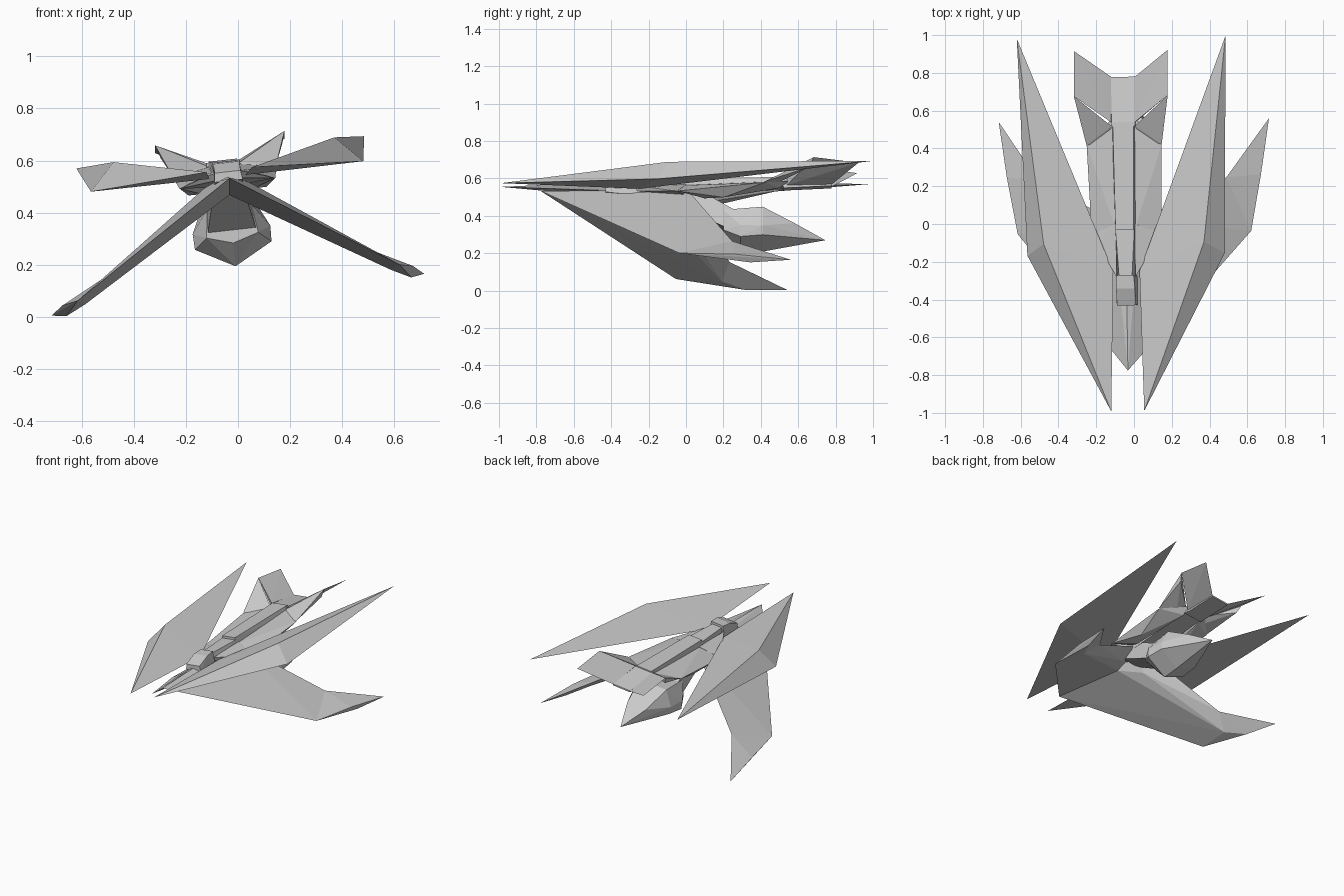
import bpy, bmesh, math
from mathutils import Matrix, Vector

# The craft is symmetric, but sits rolled about 6.4 degrees and slightly yawed
POSE = (Matrix.Translation((0.007, 0, 0.085))
        @ Matrix.Rotation(math.radians(0.8), 4, 'Z')
        @ Matrix.Rotation(math.radians(-6.4), 4, 'Y'))


def hull(name, pts, both=False):
    """Faceted solid around a few points; both=True adds the left copy."""
    sides = (("right_", 1), ("left_", -1)) if both else (("", 1),)
    for prefix, s in sides:
        bm = bmesh.new()
        for x, y, z in pts:
            bm.verts.new(POSE @ Vector((s * x, y, z)))
        res = bmesh.ops.convex_hull(bm, input=bm.verts[:])
        loose = [v for v in bm.verts if not v.link_faces]
        bmesh.ops.delete(bm, geom=loose, context='VERTS')
        bmesh.ops.recalc_face_normals(bm, faces=bm.faces[:])
        me = bpy.data.meshes.new(prefix + name)
        bm.to_mesh(me)
        bm.free()
        bpy.context.collection.objects.link(bpy.data.objects.new(prefix + name, me))


def ring(y, half):
    """Mirror a half cross-section (x, z) into a ring at y."""
    return [(s * x, y, z) for x, z in half for s in (1, -1)]


# Upper blade wings: long spear shapes with a raised outer ridge
hull("upper_blade", [(.088, -.99, .483), (.07, -.25, .455), (.556, .99, .55),
                     (.526, -.16, .457), (.427, -.1, .56)], True)

# Lower swept wings meeting at a pointed bow, plus hooked tips
hull("lower_wing", [(0, -.775, .45), (0, -.04, .46), (.07, .02, .435),
                    (.622, -.045, .047), (.502, .24, .125), (.59, .2, .03),
                    (0, -.2, .385), (.09, -.05, .345)], True)
hull("lower_wing_tip", [(.622, -.045, .047), (.677, .255, .035), (.72, .55, 0),
                        (.666, .335, -.008), (.502, .24, .125), (.59, .2, .03)], True)

# Neck block and tapered waist
hull("neck", ring(-.43, [(.055, .44), (.05, .475)]) + ring(-.34, [(.055, .43), (.05, .51)])
     + ring(-.27, [(.055, .43), (.045, .515)]))
hull("waist", ring(-.27, [(.05, .43), (.035, .50)]) + ring(-.03, [(.06, .41), (.05, .50)]))

# Raised spine
hull("spine", ring(-.03, [(.06, .42), (.048, .515)]) + ring(.54, [(.065, .47), (.055, .52)]))

# Shoulders and long side panels beside the spine
hull("shoulder", [(.05, -.28, .475), (.05, -.26, .445), (.05, 0, .48),
                  (.185, -.05, .43), (.15, -.09, .445), (.05, 0, .42)], True)
hull("side_panel", [(.05, -.03, .475), (.185, -.05, .43), (.2, .42, .475),
                    (.06, .56, .50), (.1, .1, .40), (.15, .2, .40), (.06, .5, .46)], True)

# Tail deck with upswept fins
hull("tail_deck", ring(.52, [(.064, .515), (.064, .46)]) + ring(.78, [(.064, .482), (.064, .472)]))
hull("tail_fin", [(.063, .54, .515), (.063, .78, .48), (.25, .92, .575),
                  (.25, .68, .605), (.063, .54, .475)], True)
hull("fin_root", [(.063, .52, .505), (.25, .68, .605), (.2, .42, .48),
                  (.235, .66, .555), (.08, .45, .465)], True)

# Engine pod slung below: pylon, faceted body, pointed tail cone
hull("pod_pylon", ring(-.08, [(.05, .43), (.06, .39)]) + ring(.12, [(.07, .42), (.08, .31)])
     + ring(.26, [(.085, .34), (.1, .22)]))
belly = [(0, .11), (.148, .19), (.15, .25), (.1, .35)]
hull("pod_body", ring(.2, [(.1, .23), (.085, .34), (0, .2)]) + ring(.29, belly[:3])
     + ring(.41, [(.14, .2), (.145, .25), (.1, .355), (0, .125)]))
hull("pod_tail_cone", ring(.41, [(.14, .2), (.145, .25), (.1, .355), (0, .125)])
     + ring(.58, [(.07, .27)]) + [(0, .745, .186)])
